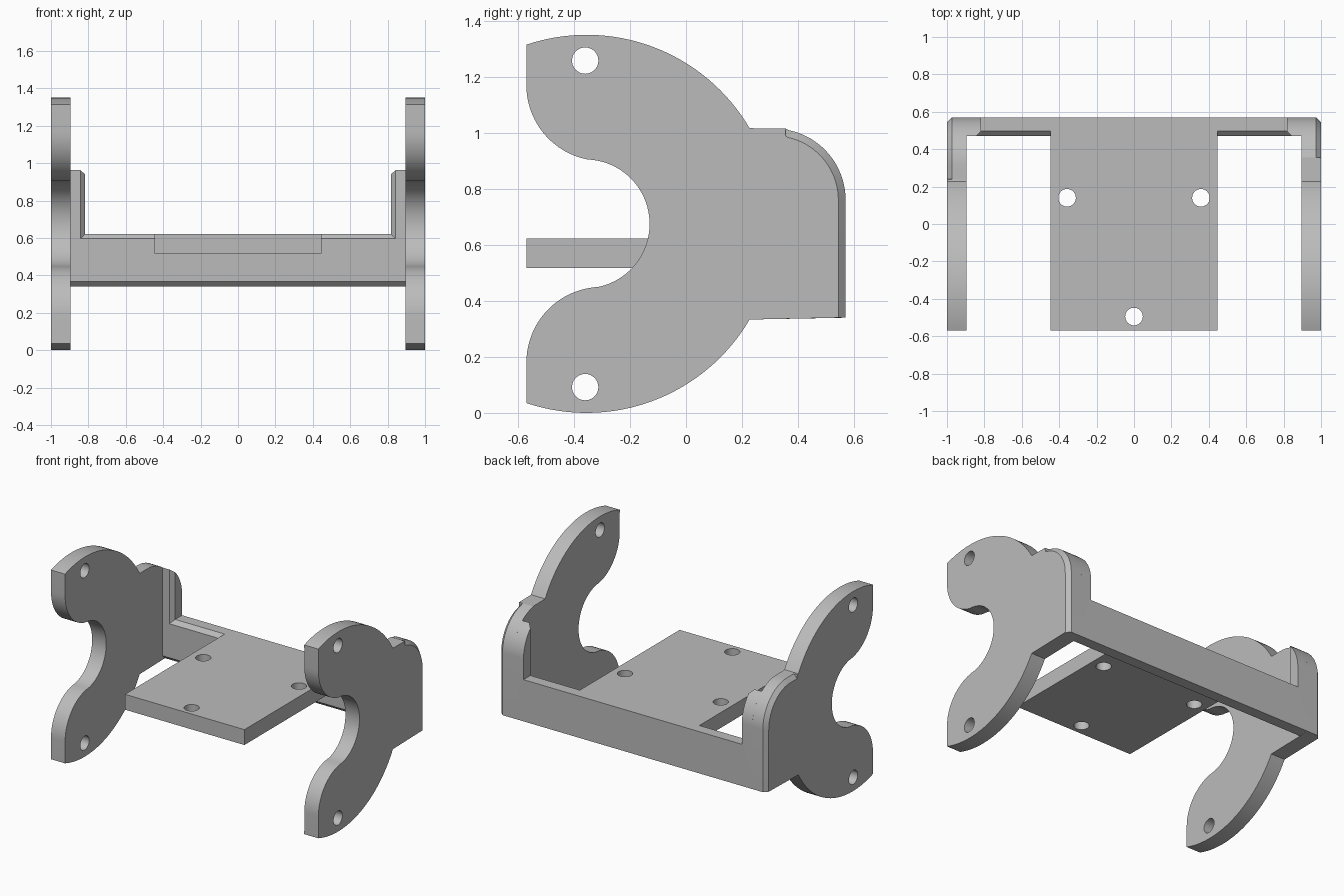
import bpy, bmesh
from math import sin, cos, radians, sqrt

cube = bpy.data.objects.get("Cube")
if cube:
    bpy.data.objects.remove(cube, do_unlink=True)

grey = bpy.data.materials.new("plain grey")
grey.use_nodes = True
COLOUR = (0.5, 0.5, 0.5, 1)
grey.diffuse_color = COLOUR
grey.node_tree.nodes["Principled BSDF"].inputs["Base Color"].default_value = COLOUR

MID = 0.675                      # height of the side plates' symmetry line
BACK, TOP, BASE = 0.57, 1.015, 0.34
ROUND = 0.255                    # radius of the bracket's rounded corner
CY, CZ = BACK - ROUND, TOP - ROUND
CH = 0.026                       # chamfer size
INNER = 0.895                    # inner face of the side plates


def arc(cy, cz, r, a0, a1, n):
    angles = [radians(a0 + (a1 - a0) * i / n) for i in range(n + 1)]
    return [(cy + r * cos(a), cz + r * sin(a)) for a in angles]


def loft(name, layers):
    """Skin a stack of matching outlines and cap both ends."""
    bm = bmesh.new()
    rings = [[bm.verts.new(p) for p in layer] for layer in layers]
    for a, b in zip(rings, rings[1:]):
        for i in range(len(a)):
            j = (i + 1) % len(a)
            bm.faces.new((a[i], a[j], b[j], b[i]))
    bm.faces.new(rings[0])
    bm.faces.new(rings[-1])
    bmesh.ops.recalc_face_normals(bm, faces=bm.faces)
    mesh = bpy.data.meshes.new(name)
    bm.to_mesh(mesh)
    bm.free()
    mesh.materials.append(grey)
    obj = bpy.data.objects.new(name, mesh)
    bpy.context.collection.objects.link(obj)
    return obj


def select(obj):
    bpy.ops.object.select_all(action='DESELECT')
    obj.select_set(True)
    bpy.context.view_layer.objects.active = obj


def drill(obj, places, radius, rotation=(0, 0, 0)):
    for place in places:
        bpy.ops.mesh.primitive_cylinder_add(vertices=40, radius=radius, depth=0.4,
                                            location=place, rotation=rotation)
        cutter = bpy.context.object
        cutter.name = "hole_cutter"
        cutter.hide_render = True
        cutter.data.materials.append(grey)
        select(obj)
        mod = obj.modifiers.new("hole", 'BOOLEAN')
        mod.operation, mod.solver, mod.object = 'DIFFERENCE', 'EXACT', cutter
        bpy.ops.object.modifier_apply(modifier=mod.name)
        bpy.data.objects.remove(cutter, do_unlink=True)


def smooth(obj):
    select(obj)
    bpy.ops.object.shade_smooth_by_angle(angle=radians(25))


def side_outline(start, inset):
    """Hooked plate with a rounded bracket behind; inset trims the rear edge."""
    pts = arc(-0.355, MID, MID, 108.6, 30.4, 32)
    pts += [(start - 0.001, TOP), (start, TOP - inset)]
    if start < CY:
        pts += arc(CY, CZ, ROUND - inset, 90, 0, 18)
    else:
        pts += arc(CY, CZ, ROUND - inset, 78, 0, 18)
    pts += [(BACK - inset, BASE)]
    pts += arc(-0.355, MID, MID, -30.4, -108.6, 32)
    pts += arc(-0.30, 2 * MID - 1.17, 0.27, 180, 97, 18)
    pts += arc(-0.36, MID, 0.23, -83, 83, 32)[1:]
    pts += arc(-0.30, 1.17, 0.27, 263, 180, 18)[1:]
    return pts


# Side plates, chamfered along the outer rear edge
for name, side, start in (("left_side_plate", 1, 0.356), ("right_side_plate", -1, 0.24)):
    layers = [[(side * x, y, z) for y, z in side_outline(start, inset)]
              for x, inset in ((INNER, 0), (1 - CH, 0), (1, CH))]
    plate = loft(name, layers)
    drill(plate, [(side * 0.95, -0.36, MID + s * 0.583) for s in (-1, 1)],
          0.047, (0, radians(90), 0))
    smooth(plate)

# Rear wall with upright ears that follow the rounded corner
layers = []
for y in [0.47, 0.47 + CH] + [p[0] for p in arc(CY, CZ, ROUND, 40, 0, 10)]:
    cut = CH if y == 0.47 else 0
    t = CZ + sqrt(max(0, ROUND ** 2 - (y - CY) ** 2))
    ear, sill, low = 0.817 + cut, 0.622 - cut, BASE + cut
    half = [(INNER, low), (INNER, t), (ear, t), (ear, sill)]
    outline = half + [(-x, z) for x, z in reversed(half)]
    layers.append([(x, y, z) for x, z in outline])
smooth(loft("rear_wall", layers))

# Mounting shelf with three screw holes
W = 0.447
shelf = loft("mounting_shelf", [[(-W, -BACK, z), (W, -BACK, z), (W, 0.47 + CH, z),
                                 (-W, 0.47 + CH, z)] for z in (0.518, 0.622)])
drill(shelf, [(-0.358, 0.14, 0.57), (0.358, 0.14, 0.57), (0, -0.495, 0.57)], 0.047)
smooth(shelf)
